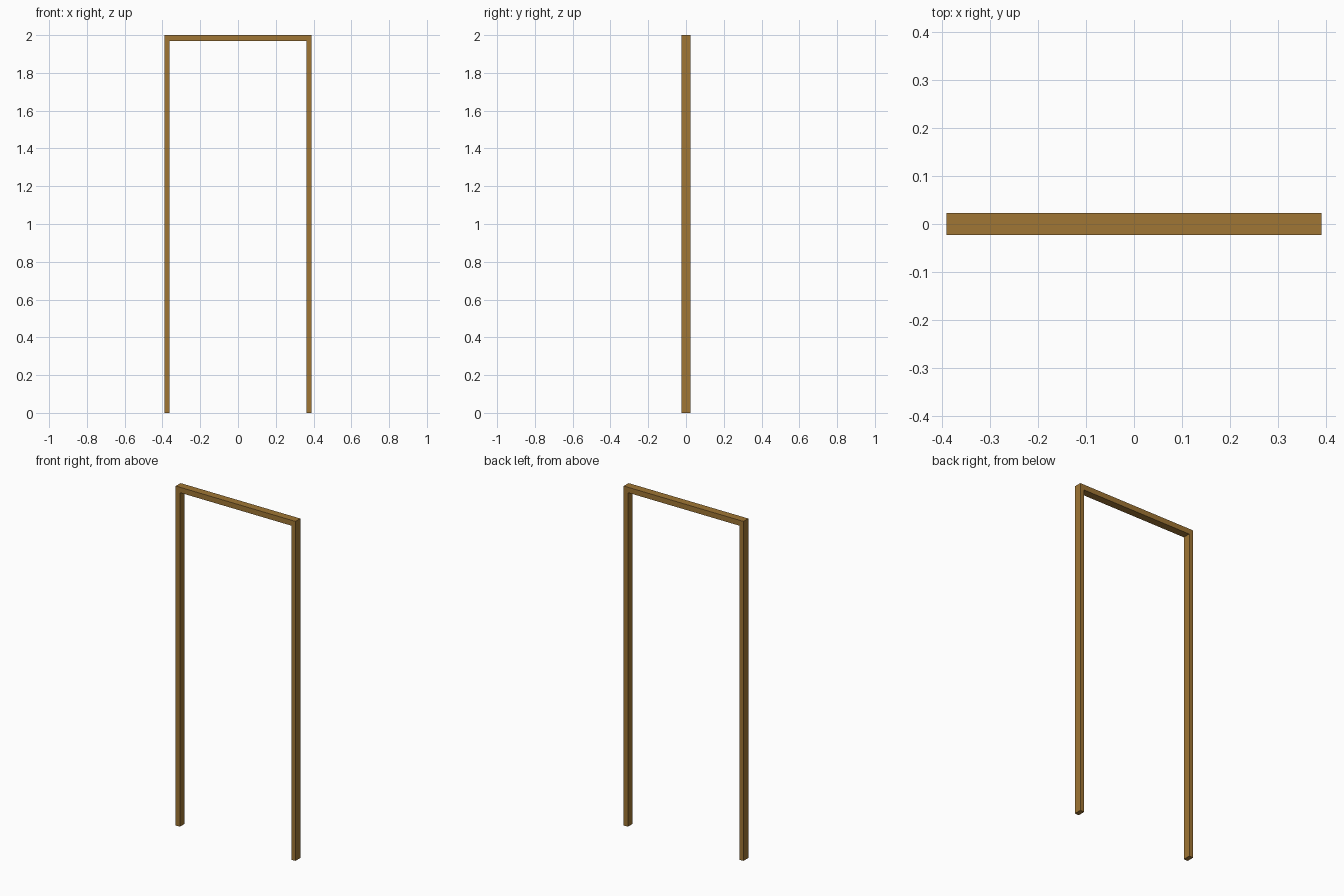
import bpy, bmesh

if "Cube" in bpy.data.objects:
    bpy.data.objects.remove(bpy.data.objects["Cube"])

# Overall sizes
W, H, D = 0.39, 2.0, 0.0225      # half width, height, half depth
POST, LINTEL = 0.027, 0.032      # post and lintel thickness

wood = bpy.data.materials.new("warm_brown_wood")
wood.diffuse_color = (0.35, 0.18, 0.035, 1)
wood.use_nodes = True
wood.node_tree.nodes["Principled BSDF"].inputs["Base Color"].default_value = wood.diffuse_color

# Door frame: one U-shaped outline, extruded front to back
inner, top = W - POST, H - LINTEL
outline = [(-W, 0), (-inner, 0), (-inner, top), (inner, top),
           (inner, 0), (W, 0), (W, H), (-W, H)]
bm = bmesh.new()
face = bm.faces.new([bm.verts.new((x, -D, z)) for x, z in outline])
ext = bmesh.ops.extrude_face_region(bm, geom=[face])
verts = [v for v in ext["geom"] if isinstance(v, bmesh.types.BMVert)]
bmesh.ops.translate(bm, verts=verts, vec=(0, 2 * D, 0))
bmesh.ops.recalc_face_normals(bm, faces=bm.faces)

mesh = bpy.data.meshes.new("door_frame")
bm.to_mesh(mesh)
bm.free()
mesh.materials.append(wood)
bpy.context.collection.objects.link(bpy.data.objects.new("door_frame", mesh))
